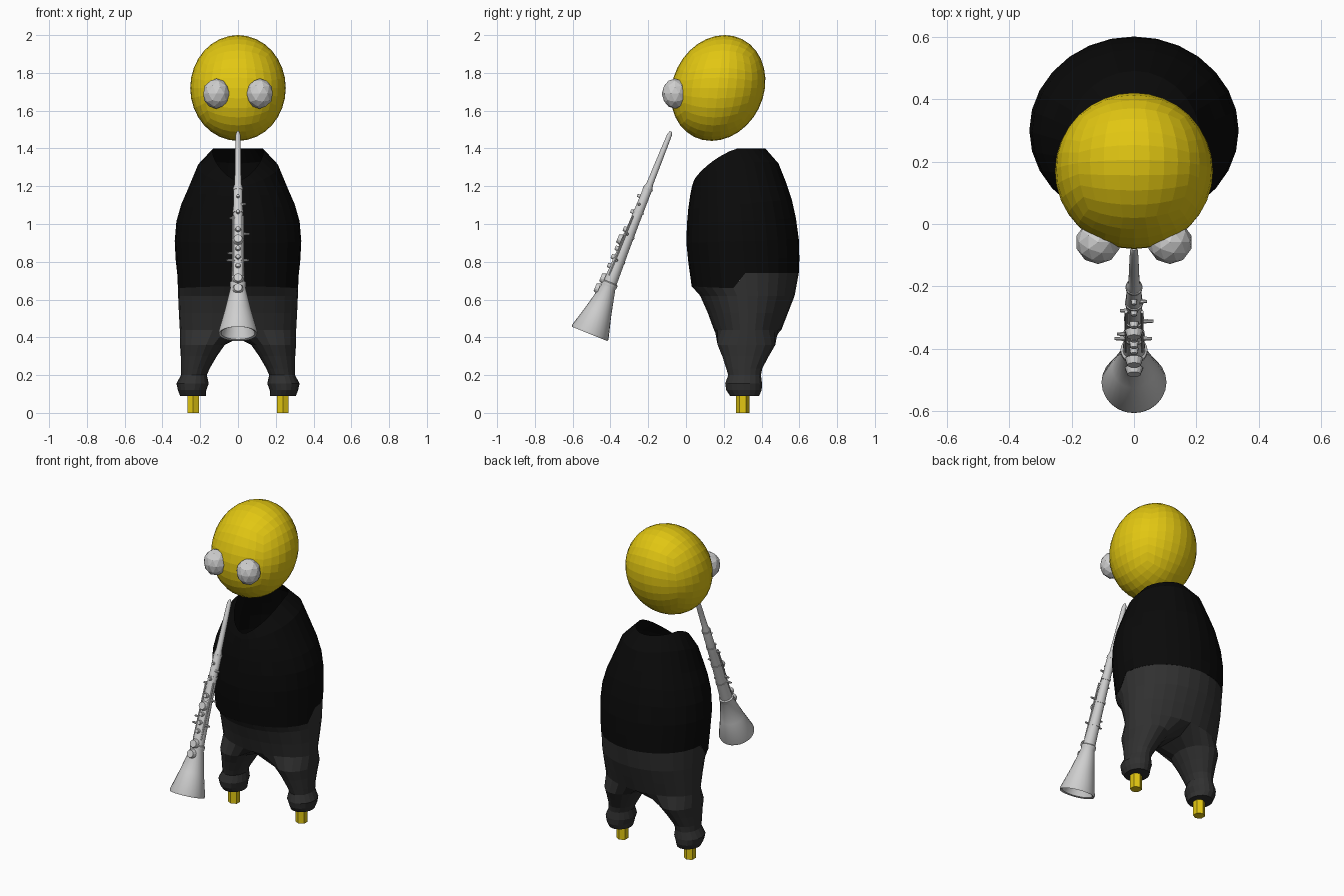
import bpy, bmesh, math
from mathutils import Matrix, Vector

if "Cube" in bpy.data.objects:
    bpy.data.objects.remove(bpy.data.objects["Cube"])

def material(name, rgb):
    m = bpy.data.materials.new(name)
    m.diffuse_color = (*rgb, 1)
    m.use_nodes = True
    m.node_tree.nodes["Principled BSDF"].inputs["Base Color"].default_value = m.diffuse_color
    return m

YELLOW = material("yellow skin", (0.76, 0.57, 0.006))
BLACK = material("black cloth", (0.003, 0.003, 0.003))
DARK = material("dark grey cloth", (0.03, 0.03, 0.03))
SILVER = material("pale grey", (0.62, 0.62, 0.62))

def finish(bm, name, mat, matrix=None):
    bmesh.ops.recalc_face_normals(bm, faces=bm.faces)
    me = bpy.data.meshes.new(name)
    bm.to_mesh(me)
    bm.free()
    me.materials.append(mat)
    ob = bpy.data.objects.new(name, me)
    if matrix:
        ob.matrix_world = matrix
    bpy.context.collection.objects.link(ob)
    return ob

def bridge(bm, a, b):
    n = len(a)
    for i in range(n):
        bm.faces.new((a[i], a[(i + 1) % n], b[(i + 1) % n], b[i]))

N = 28  # sides of the body; index 0 is front centre, N/2 is back centre

def body_ring(bm, w, yf, yb, zf, zb, step=False):
    out = []
    for i in range(N):
        a = 2 * math.pi * i / N
        y = (yf + yb) / 2 - (yb - yf) / 2 * math.cos(a)
        k = (1 - math.cos(a)) / 2
        z = zf + (zb - zf) * k
        if step:  # hem: lower in front, higher behind
            z = (zf - 0.02 * math.sin(a) ** 2 * 0.5) if y < 0.29 else zb
        out.append(bm.verts.new((w * math.sin(a), y, z)))
    return out

# Jacket: lofted egg shape with a scooped, open neck
bm = bmesh.new()
rows = [(0.322, 0.03, 0.598, 0.67, 0.74, True), (0.33, 0.012, 0.60, 0.80, 0.82),
        (0.335, 0.002, 0.597, 0.90, 0.92), (0.326, 0.005, 0.582, 1.0, 1.03),
        (0.30, 0.012, 0.56, 1.08, 1.13), (0.265, 0.022, 0.53, 1.15, 1.22),
        (0.215, 0.032, 0.49, 1.20, 1.32), (0.135, 0.042, 0.42, 1.23, 1.40)]
rings = [body_ring(bm, *r) for r in rows]
for i, v in enumerate(rings[-1]):   # lift the sides of the neckline
    v.co.z += 0.07 * abs(math.sin(2 * math.pi * i / N)) ** 1.5
    v.co.z = min(v.co.z, 1.40)
for i, v in enumerate(rings[-2]):
    v.co.z += 0.045 * abs(math.sin(2 * math.pi * i / N)) ** 1.5
for a, b in zip(rings, rings[1:]):
    bridge(bm, a, b)
finish(bm, "jacket", BLACK)

# Trousers: one loft that splits into two legs
bm = bmesh.new()
rows = [(0.321, 0.031, 0.597, 0.67, 0.74, True), (0.317, 0.075, 0.575, 0.62, 0.62),
        (0.313, 0.115, 0.54, 0.53, 0.53), (0.308, 0.148, 0.505, 0.44, 0.44)]
rings = [body_ring(bm, *r) for r in rows]
for a, b in zip(rings, rings[1:]):
    bridge(bm, a, b)
last = rings[-1]
H = N // 2
crotch = [bm.verts.new((0, 0.148 + 0.357 * k, 0.395)) for k in (0.75, 0.5, 0.25)]
M = H + 1 + len(crotch)
# leg rows: inner x, outer x, front y, back y, z
legs = [(0.07, 0.307, 0.165, 0.475, 0.36), (0.112, 0.303, 0.19, 0.44, 0.30),
        (0.15, 0.302, 0.212, 0.405, 0.235), (0.165, 0.302, 0.222, 0.398, 0.20),
        (0.155, 0.326, 0.206, 0.404, 0.155), (0.168, 0.318, 0.212, 0.402, 0.12),
        (0.170, 0.306, 0.232, 0.388, 0.09)]
for side in (1, -1):
    prev = [last[(side * i) % N] for i in range(H + 1)] + crotch
    for x0, x1, y0, y1, z in legs:
        ring = []
        for k in range(M):
            a = 2 * math.pi * (k - H / 2) / M
            ring.append(bm.verts.new((side * ((x0 + x1) / 2 + (x1 - x0) / 2 * math.cos(a)),
                                      (y0 + y1) / 2 + (y1 - y0) / 2 * math.sin(a), z)))
        bridge(bm, prev, ring)
        prev = ring
    bm.faces.new(prev)
finish(bm, "trousers", DARK)

# Feet: short six-sided pegs
for side, label in ((-1, "left"), (1, "right")):
    bm = bmesh.new()
    bmesh.ops.create_cone(bm, cap_ends=True, segments=6, radius1=0.035, radius2=0.035, depth=0.14)
    finish(bm, label + "_foot", YELLOW, Matrix.Translation((side * 0.237, 0.3, 0.07)))

# Head: rounded cube-sphere, leaning slightly back at the top
bm = bmesh.new()
bmesh.ops.create_cube(bm, size=2)
bmesh.ops.subdivide_edges(bm, edges=bm.edges[:], cuts=7, use_grid_fill=True)
for v in bm.verts:
    p = Vector([math.tan(c * math.pi / 4) for c in v.co]).normalized()
    v.co = (0.253 * p.x, 0.17 + 0.248 * p.y + 0.035 * p.z, 1.72 + 0.28 * p.z)
finish(bm, "head", YELLOW)

# Eyes: coarse bulging balls
for side, label in ((-1, "left"), (1, "right")):
    bm = bmesh.new()
    bmesh.ops.create_icosphere(bm, subdivisions=2, radius=0.074)
    finish(bm, label + "_eye", SILVER,
           Matrix.Translation((side * 0.115, -0.058, 1.69)) @ Matrix.Diagonal((0.97, 0.95, 1.08, 1)))

# Woodwind: turned tube with an open bell, local -z runs down the tube
TUBE = Matrix.Translation((0, -0.08, 1.49)) @ Matrix.Rotation(-0.382, 4, 'X')
bm = bmesh.new()
profile = [(0.006, 0), (0.013, 0.02), (0.016, 0.17), (0.018, 0.30), (0.024, 0.32), (0.026, 0.5),
           (0.030, 0.68), (0.036, 0.86), (0.043, 0.865), (0.043, 0.88), (0.040, 0.89),
           (0.070, 1.02), (0.104, 1.145), (0.102, 1.155), (0.090, 1.15), (0.060, 1.02), (0.028, 0.90)]
S = 24
rings = [[bm.verts.new((r * math.cos(2 * math.pi * i / S), r * math.sin(2 * math.pi * i / S), -t))
          for i in range(S)] for r, t in profile]
for a, b in zip(rings, rings[1:]):
    bridge(bm, a, b)
bm.faces.new(rings[0])
bm.faces.new(rings[-1])
tube = finish(bm, "woodwind_tube", SILVER, TUBE)

# Keys: pads on the front, rings round joints and side levers
bm = bmesh.new()
def cone(r1, r2, depth, matrix, seg=14):
    bmesh.ops.create_cone(bm, cap_ends=True, segments=seg, radius1=r1, radius2=r2,
                          depth=depth, matrix=matrix)
FRONT = Matrix.Rotation(math.pi / 2, 4, 'X')
for t, r, off in ((0.63, 0.029, 0.040), (0.855, 0.029, 0.046), (0.915, 0.029, 0.054),
                  (0.68, 0.015, 0.034), (0.73, 0.015, 0.036), (0.78, 0.015, 0.037),
                  (0.57, 0.016, 0.031), (0.47, 0.012, 0.030), (0.38, 0.010, 0.028)):
    cone(r, r * 0.75, 0.022, Matrix.Translation((0, -off, -t)) @ FRONT)
for t, r in ((0.33, 0.027), (0.46, 0.029), (0.60, 0.032), (0.74, 0.035)):
    cone(r, r, 0.012, Matrix.Translation((0, 0, -t)), 20)
for side, t, reach in ((1, 0.59, 0.062), (-1, 0.70, 0.055), (-1, 0.74, 0.062),
                       (1, 0.74, 0.058), (-1, 0.50, 0.045), (1, 0.42, 0.042)):
    cone(0.011, 0.005, reach, Matrix.Translation((side * reach / 2, -0.012, -t))
         @ Matrix.Rotation(side * math.pi / 2, 4, 'Y'), 8)
for x in (-0.026, 0.026):   # long rods along the tube
    cone(0.005, 0.005, 0.34, Matrix.Translation((x, -0.02, -0.66)), 8)
keys = finish(bm, "woodwind_keys", SILVER, TUBE)

# Smooth the turned tube only
bpy.ops.object.select_all(action='DESELECT')
tube.select_set(True)
bpy.context.view_layer.objects.active = tube
bpy.ops.object.shade_smooth_by_angle(angle=math.radians(30))
